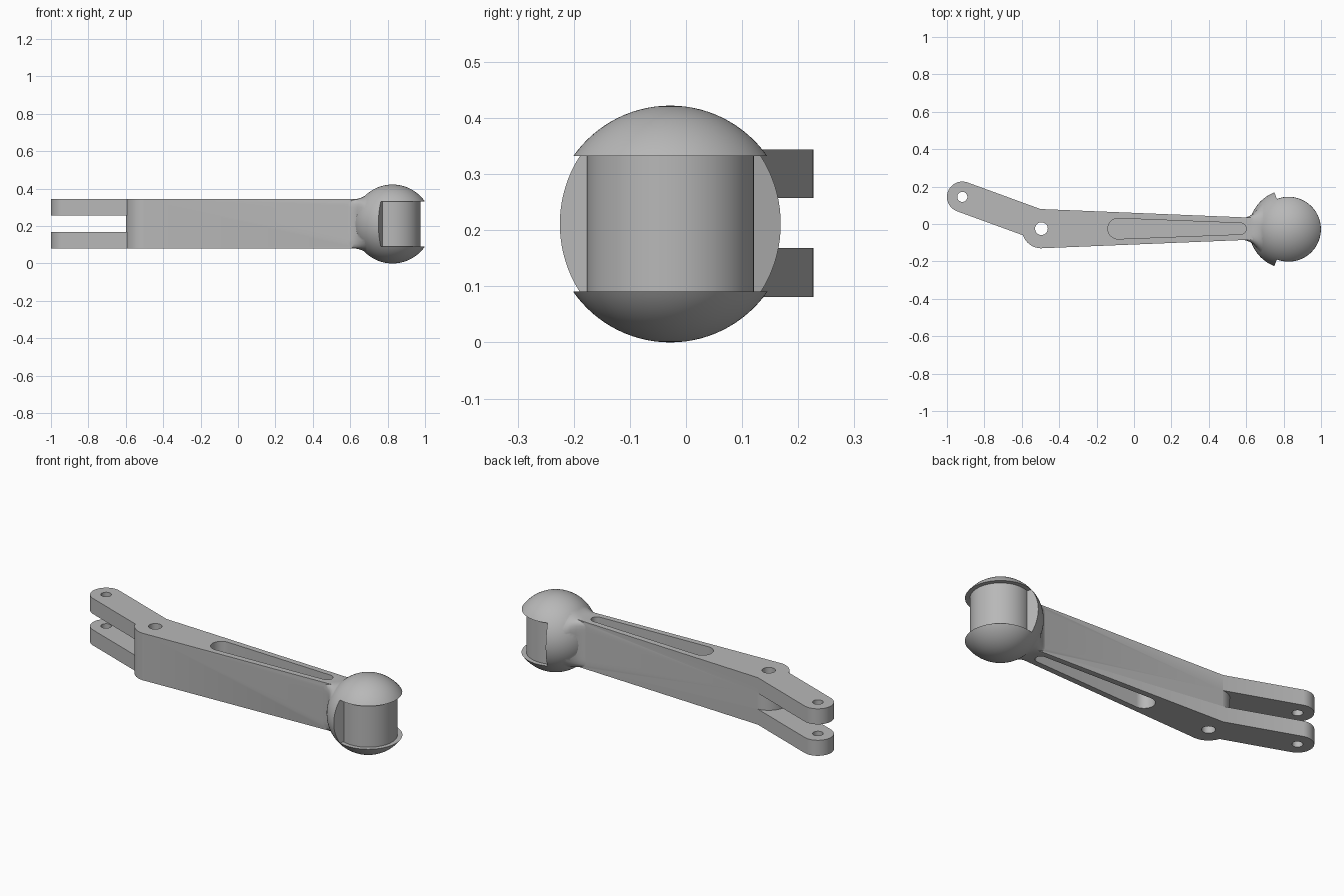
import bpy, bmesh
from math import sin, cos, radians, pi

cube = bpy.data.objects.get("Cube")
if cube:
    bpy.data.objects.remove(cube, do_unlink=True)

metal = bpy.data.materials.new("plain grey")
metal.use_nodes = True
GREY = (0.48, 0.48, 0.48, 1)
metal.diffuse_color = GREY
metal.node_tree.nodes["Principled BSDF"].inputs["Base Color"].default_value = GREY

BOTTOM, TOP, MID = 0.081, 0.344, 0.211      # arm faces and centre height
TIP, TIP_R = (-0.918, 0.145), 0.082         # fork end
HUB, HUB_R = (-0.495, -0.025), 0.105        # elbow
BALL, BALL_R = (0.826, -0.028), 0.211       # socket ball


def finish(bm, name):
    bmesh.ops.recalc_face_normals(bm, faces=bm.faces)
    mesh = bpy.data.meshes.new(name)
    bm.to_mesh(mesh)
    bm.free()
    mesh.materials.append(metal)
    ob = bpy.data.objects.new(name, mesh)
    bpy.context.collection.objects.link(ob)
    return ob


def arc(centre, r, a, b, n=24):
    angles = [radians(a + (b - a) * i / n) for i in range(n + 1)]
    return [(centre[0] + r * cos(t), centre[1] + r * sin(t)) for t in angles]


def prism(name, outline, z0, z1):
    bm = bmesh.new()
    face = bm.faces.new([bm.verts.new((x, y, z0)) for x, y in outline])
    new = bmesh.ops.extrude_face_region(bm, geom=[face])["geom"]
    bmesh.ops.translate(bm, vec=(0, 0, z1 - z0),
                        verts=[v for v in new if isinstance(v, bmesh.types.BMVert)])
    return finish(bm, name)


def combine(target, other, operation):
    mod = target.modifiers.new(operation, "BOOLEAN")
    mod.operation, mod.solver, mod.object = operation, "EXACT", other
    bpy.context.view_layer.objects.active = target
    bpy.ops.object.modifier_apply(modifier=mod.name)
    bpy.data.objects.remove(other, do_unlink=True)


# Bent arm with rounded fork end and elbow
outline = (arc(TIP, TIP_R, 70, 250)
           + arc(HUB, HUB_R, 199.5, 268)
           + [(0.7, -0.081), (0.7, 0.031)]
           + [(-0.5, 0.08)])
arm = prism("forked_arm", outline, BOTTOM, TOP)

# Fork gap, ending on the round elbow
gap = arc(HUB, HUB_R, 92.7, 199.5, 32) + [(-0.78, -0.13), (-1.1, -0.1), (-1.1, 0.4), (-0.51, 0.4)]
combine(arm, prism("fork_gap", gap, 0.168, 0.257), "DIFFERENCE")

# Socket ball with the recess around its inner barrel
bm = bmesh.new()
bmesh.ops.create_uvsphere(bm, u_segments=72, v_segments=48, radius=BALL_R)
bmesh.ops.translate(bm, vec=(*BALL, MID), verts=bm.verts)
ball = finish(bm, "ball")
recess = arc(BALL, 0.149, -111, 111, 56) + arc(BALL, 0.32, 111, -111, 56)
combine(ball, prism("recess", recess, 0.091, 0.332), "DIFFERENCE")

# Flared neck: sections run from the arm's rectangle to the ball's circle
sections = [  # x, half width, half height, squareness
    (0.57, 0.057, 0.130, 14), (0.60, 0.062, 0.131, 12), (0.62, 0.070, 0.132, 9),
    (0.64, 0.084, 0.134, 6), (0.66, 0.110, 0.140, 3.6), (0.675, 0.135, 0.148, 2.6),
    (0.69, 0.157, 0.159, 2.05), (0.70, 0.166, 0.166, 2)]
N = 64
bm = bmesh.new()
rings = []
for x, a, b, p in sections:
    ring = []
    for i in range(N):
        c, s = cos(2 * pi * i / N), sin(2 * pi * i / N)
        k = (abs(c) ** p + abs(s) ** p) ** (-1 / p)
        ring.append(bm.verts.new((x, BALL[1] + 0.002 + a * k * c, MID + 0.001 + b * k * s)))
    rings.append(ring)
for r0, r1 in zip(rings, rings[1:]):
    for i in range(N):
        j = (i + 1) % N
        bm.faces.new((r0[i], r0[j], r1[j], r1[i]))
bm.faces.new(rings[0])
bm.faces.new(rings[-1])
neck = finish(bm, "neck")

combine(arm, neck, "UNION")
combine(arm, ball, "UNION")

# Tapered pockets above and below, leaving a web between
pocket = arc((-0.085, -0.025), 0.055, 88, 272) + arc((0.57, -0.025), 0.03, -88, 88)
for z0, z1 in ((TOP - 0.1, 0.6), (-0.2, BOTTOM + 0.1)):
    combine(arm, prism("pocket", pocket, z0, z1), "DIFFERENCE")

# Pin holes
for centre, r in ((TIP, 0.027), (HUB, 0.034)):
    combine(arm, prism("pin_hole", arc(centre, r, 0, 348.75, 31), -0.2, 0.6), "DIFFERENCE")

bpy.ops.object.select_all(action="DESELECT")
arm.select_set(True)
bpy.context.view_layer.objects.active = arm
bpy.ops.object.shade_smooth_by_angle(angle=radians(30))
